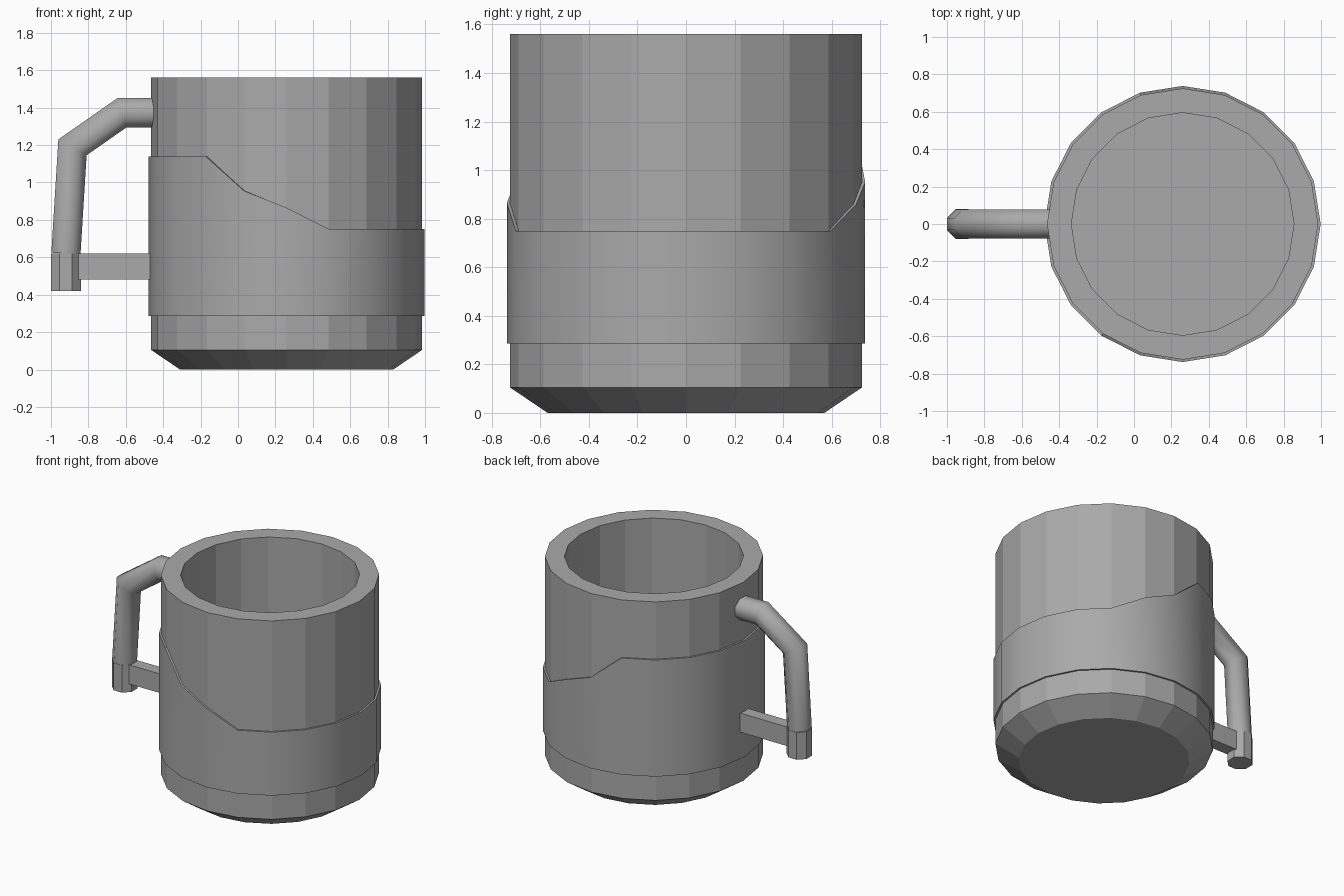
import bpy, bmesh
from math import sin, cos, radians, tau
from mathutils import Vector

cube = bpy.data.objects.get("Cube")
if cube:
    bpy.data.objects.remove(cube, do_unlink=True)

SIDES = 20
CENTRE_X = 0.26

grey = bpy.data.materials.new("grey")
grey.use_nodes = True
colour = (0.4, 0.4, 0.4, 1)
grey.diffuse_color = colour
grey.node_tree.nodes["Principled BSDF"].inputs["Base Color"].default_value = colour


def skin(name, rings, caps=True, closed=False, smooth=None):
    """Join equal rings of points into one surface."""
    bm = bmesh.new()
    loops = [[bm.verts.new(p) for p in ring] for ring in rings]
    pairs = list(zip(loops, loops[1:]))
    if closed:
        pairs.append((loops[-1], loops[0]))
    for a, b in pairs:
        n = len(a)
        for i in range(n):
            j = (i + 1) % n
            bm.faces.new((a[i], a[j], b[j], b[i]))
    if caps:
        bm.faces.new(loops[0])
        bm.faces.new(loops[-1])
    bmesh.ops.recalc_face_normals(bm, faces=bm.faces)
    mesh = bpy.data.meshes.new(name)
    bm.to_mesh(mesh)
    bm.free()
    mesh.materials.append(grey)
    obj = bpy.data.objects.new(name, mesh)
    bpy.context.collection.objects.link(obj)
    if smooth:
        bpy.ops.object.select_all(action="DESELECT")
        obj.select_set(True)
        bpy.context.view_layer.objects.active = obj
        bpy.ops.object.shade_smooth_by_angle(angle=radians(smooth))
    return obj


def round_ring(radius, height):
    """Ring round the mug axis; height is a number or a list per corner."""
    ring = []
    for i in range(SIDES):
        a = tau * i / SIDES
        z = height[i] if isinstance(height, list) else height
        ring.append((CENTRE_X + radius * cos(a), radius * sin(a), z))
    return ring


# Hollow mug body with a bevelled foot
profile = [(0.57, 0), (0.725, 0.105), (0.725, 1.56), (0.595, 1.56), (0.595, 0.105)]
skin("mug_body", [round_ring(r, z) for r, z in profile])

# Wrap band: low on the far side, stepping up towards the handle
low, high = 0.75, 1.14
tops = [low] * 4 + [0.86, 0.95] + [high] * 8 + [0.955, 0.865] + [low] * 4
skin("wrap_band",
     [round_ring(0.715, 0.285), round_ring(0.738, 0.285),
      round_ring(0.738, tops), round_ring(0.715, tops)],
     caps=False, closed=True, smooth=30)


# Eight-sided handle, swept along a mitred path
def sweep(name, path, half, smooth=None):
    pts = [Vector((x, 0, z)) for x, z in path]
    rings = []
    for i, p in enumerate(pts):
        d_in = (p - pts[i - 1]).normalized() if i else (pts[1] - p).normalized()
        d_out = (pts[i + 1] - p).normalized() if i + 1 < len(pts) else d_in
        tangent = (d_in + d_out).normalized()
        across = Vector((-tangent.z, 0, tangent.x)) / tangent.dot(d_in)
        r = half / cos(tau / 16)
        angles = [tau * (k + 0.5) / 8 for k in range(8)]
        rings.append([p + across * r * cos(a) + Vector((0, r * sin(a), 0)) for a in angles])
    return skin(name, rings, smooth=smooth)


sweep("handle_grip", [(-0.42, 1.373), (-0.62, 1.373), (-0.885, 1.188), (-0.92, 0.62)],
      0.078, smooth=50)
sweep("handle_foot", [(-0.92, 0.62), (-0.92, 0.42)], 0.08)

# Flat bar joining the handle foot to the body
bar = [[(x, y, z) for y, z in ((-0.045, 0.48), (0.045, 0.48), (0.045, 0.62), (-0.045, 0.62))]
       for x in (-0.9, -0.44)]
skin("handle_bar", bar)
